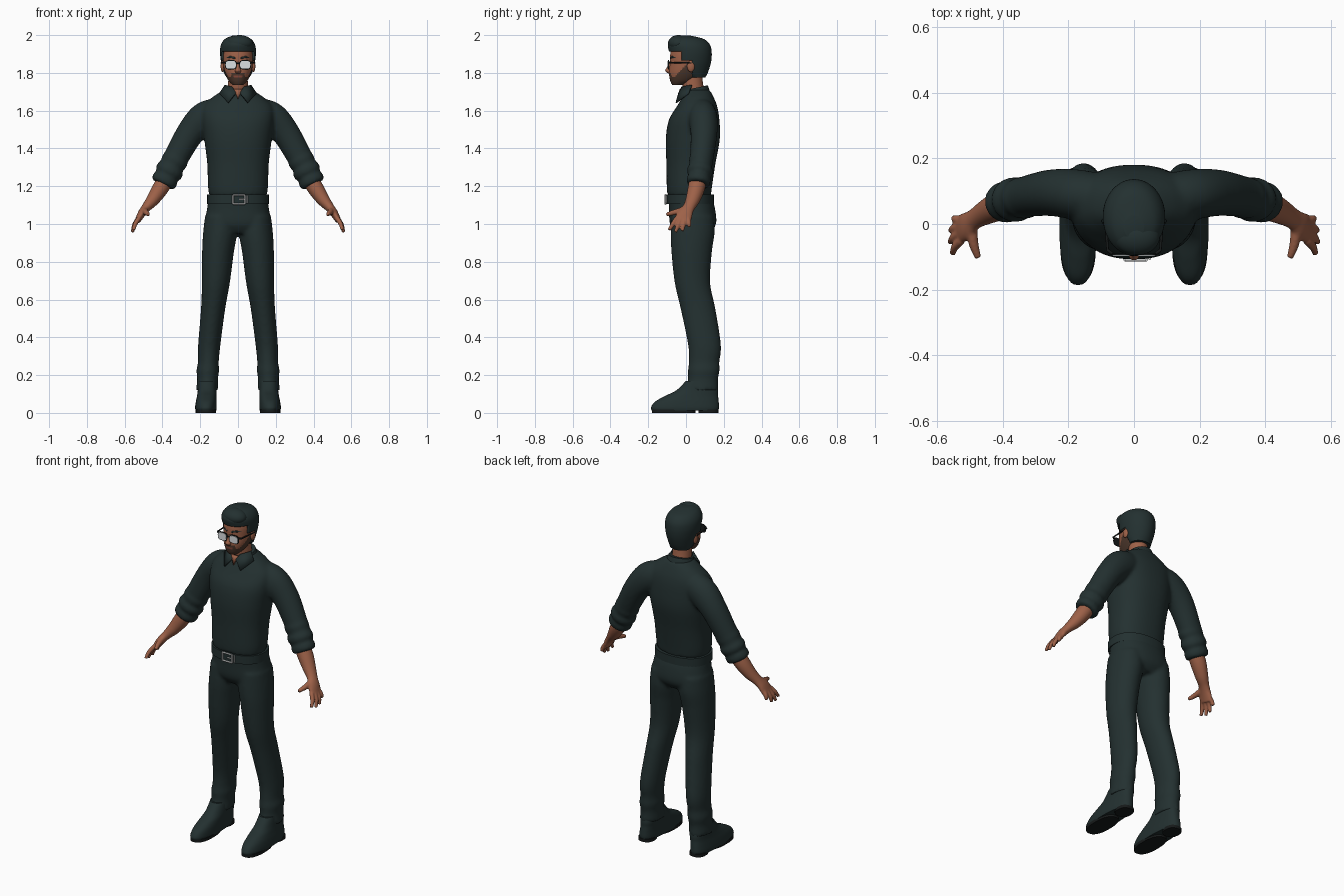
import bpy, bmesh
from math import sin, cos, pi, copysign, radians
from mathutils import Vector

if "Cube" in bpy.data.objects:
    bpy.data.objects.remove(bpy.data.objects["Cube"])

X, Y, Z = Vector((1, 0, 0)), Vector((0, 1, 0)), Vector((0, 0, 1))


def material(name, r, g, b):
    m = bpy.data.materials.new(name)
    m.use_nodes = True
    m.diffuse_color = (r, g, b, 1)
    node = next(n for n in m.node_tree.nodes if n.type == 'BSDF_PRINCIPLED')
    node.inputs["Base Color"].default_value = (r, g, b, 1)
    return m


cloth = material("dark_teal", .017, .03, .03)
skin = material("skin_brown", .34, .12, .065)
stubble = material("beard_brown", .075, .04, .026)
lip = material("lip_red_brown", .26, .07, .045)
silver = material("buckle_silver", .55, .56, .56)
glass = material("lens_white", .72, .75, .77)
black = material("frame_black", .008, .01, .01)


def smooth_path(pts, steps):
    """Catmull-Rom through (x, y, z, radius_u, radius_v) stations."""
    ps = [Vector(p) for p in pts]
    last, out = len(ps) - 1, []
    for i in range(last):
        a, b, c, d = ps[max(i - 1, 0)], ps[i], ps[i + 1], ps[min(i + 2, last)]
        for k in range(steps):
            t = k / steps
            out.append((b * 2 + (c - a) * t + (a * 2 - b * 5 + c * 4 - d) * t ** 2
                        + (b * 3 - c * 3 + d - a) * t ** 3) * .5)
    return out + [ps[-1]]


def loft(bm, pts, ref=None, p=2.0, side=1, sides=40, steps=6):
    """Skin superellipse sections; horizontal unless a reference axis is given."""
    path = smooth_path(pts, steps)
    rows = []
    for i, q in enumerate(path):
        u, v = X, Y
        if ref:
            t = Vector(path[min(i + 1, len(path) - 1)][:3]) - Vector(path[max(i - 1, 0)][:3])
            t.normalize()
            v = (ref - t * ref.dot(t)).normalized()
            u = v.cross(t)
        row = []
        for k in range(sides):
            c, s = cos(2 * pi * k / sides), sin(2 * pi * k / sides)
            co = (Vector(q[:3]) + u * copysign(abs(c) ** (2 / p), c) * max(q[3], .002)
                  + v * copysign(abs(s) ** (2 / p), s) * max(q[4], .002))
            co.x *= side
            row.append(bm.verts.new(co))
        rows.append(row)
    for a, b in zip(rows, rows[1:]):
        for k in range(sides):
            n = (k + 1) % sides
            bm.faces.new((a[k], a[n], b[n], b[k]))
    bm.faces.new(rows[0])
    bm.faces.new(rows[-1])


def finish(name, bm, mat, voxel=0):
    bmesh.ops.recalc_face_normals(bm, faces=bm.faces)
    me = bpy.data.meshes.new(name)
    bm.to_mesh(me)
    bm.free()
    me.materials.append(mat)
    me.shade_smooth()
    me.set_sharp_from_angle(angle=radians(45))
    ob = bpy.data.objects.new(name, me)
    bpy.context.collection.objects.link(ob)
    if voxel:
        fuse = ob.modifiers.new("fuse", 'REMESH')
        fuse.mode, fuse.voxel_size, fuse.use_smooth_shade = 'VOXEL', voxel, True
        relax = ob.modifiers.new("relax", 'SMOOTH')
        relax.factor, relax.iterations = .5, 4
    return ob


def part(name, mat, *pieces, voxel=0, **shared):
    bm = bmesh.new()
    for piece in pieces:
        opts = {**shared, **piece}
        for side in (1, -1) if opts.pop("two", False) else (1,):
            loft(bm, side=side, **opts)
    return finish(name, bm, mat, voxel)


def ball(name, mat, loc, scale):
    bm = bmesh.new()
    bmesh.ops.create_uvsphere(bm, u_segments=32, v_segments=20, radius=1)
    for v in bm.verts:
        v.co = Vector(a * b + c for a, b, c in zip(v.co, scale, loc))
    return finish(name, bm, mat)


def bar(a, b, r, **kw):
    return dict(pts=[(*a, r, r), (*b, r, r)], sides=12, steps=1, **kw)


# Shirt: torso, sleeves and rolled cuffs fused together
torso = [(0, .017, 1.15, .152, .115), (0, .018, 1.2, .159, .12), (0, .026, 1.32, .163, .13),
         (0, .036, 1.45, .179, .143), (0, .043, 1.55, .19, .134), (0, .058, 1.62, .185, .108),
         (0, .063, 1.67, .137, .084), (0, .06, 1.71, .075, .066)]
sleeve = [(.09, .08, 1.59, .08, .07), (.175, .09, 1.56, .087, .076), (.25, .095, 1.485, .074, .071),
          (.32, .085, 1.365, .067, .063), (.36, .075, 1.29, .064, .06), (.395, .065, 1.21, .054, .056)]
rolls = []
for x, y, z, r in ((.335, .08, 1.335, .069), (.363, .074, 1.28, .073), (.388, .067, 1.23, .068)):
    d = Vector((.011, -.003, -.022))
    ends = [(Vector((x, y, z)) + d * k, r * f) for k, f in ((-1, .86), (-.5, 1), (.5, 1), (1, .86))]
    rolls.append(dict(pts=[(*c, w, w * .92) for c, w in ends], ref=Y, two=True))
part("shirt", cloth, dict(pts=torso, p=2.3), dict(pts=sleeve, ref=Y, two=True), *rolls, voxel=.01)

# Trousers: hips and legs fused together
hips = [(0, .02, 1.15, .154, .113), (0, .032, 1.08, .164, .122), (0, .037, 1.0, .176, .122),
        (0, .035, .95, .15, .09)]
leg = [(.09, .035, 1.04, .085, .112), (.095, .035, .95, .09, .116), (.106, .03, .85, .084, .107),
       (.117, .034, .69, .074, .094), (.132, .064, .55, .064, .092), (.152, .098, .36, .059, .087),
       (.157, .096, .27, .055, .081), (.16, .094, .225, .06, .084), (.161, .09, .18, .055, .08),
       (.163, .085, .12, .059, .087)]
part("trousers", cloth, dict(pts=hips, p=2.3), dict(pts=leg, two=True), voxel=.01)

# Belt and buckle
part("belt", cloth, dict(pts=[(0, .021, z, .163, .126) for z in (1.105, 1.155)], p=2.3, steps=1))
w, h, y = .032, .024, -.109
buckle = [bar((.005 + s * w, y, 1.13 - h), (.005 + s * w, y, 1.13 + h), .005) for s in (-1, 1)]
buckle += [bar((.005 - w, y, 1.13 + s * h), (.005 + w, y, 1.13 + s * h), .005) for s in (-1, 1)]
buckle += [bar((.005, y, 1.13), (.005 + w, y, 1.13), .004),
           bar((.048, y + .004, 1.11), (.048, y + .004, 1.15), .004)]
part("belt_buckle", silver, *buckle, ref=Y)

# Shoes with separate sole and heel pads
shoe = [(.17, -.005, .012, .055, .176), (.17, -.005, .03, .057, .18), (.168, .005, .06, .055, .168),
        (.165, .03, .09, .052, .14), (.163, .06, .12, .05, .11), (.163, .08, .17, .048, .08)]
part("shoes", cloth, dict(pts=shoe, p=2.4, two=True))
part("shoe_soles", black,
     dict(pts=[(.17, -.065, z, .054, .115) for z in (0, .018)]),
     dict(pts=[(.17, .12, z, .046, .053) for z in (0, .018)]), two=True, p=2.4, steps=1)

# Forearms and hands
forearm = [(.36, .07, 1.27, .044, .045), (.41, .055, 1.19, .043, .045), (.45, .036, 1.13, .035, .038),
           (.485, .015, 1.088, .025, .032), (.51, -.006, 1.055, .021, .042), (.532, -.018, 1.015, .015, .044)]
hand = [dict(pts=forearm, ref=Y)]
for knuckle, tip in (((.525, -.05, 1.03), (.552, -.09, .968)), ((.531, -.029, 1.025), (.558, -.056, .957)),
                     ((.531, -.008, 1.025), (.557, -.02, .962)), ((.527, .012, 1.03), (.547, .018, .985))):
    a, b = Vector(knuckle), Vector(tip)
    mid = a.lerp(b, .5) + X * .006
    hand.append(dict(pts=[(*a, .013, .013), (*mid, .012, .012), (*b, .009, .009)], ref=Y, sides=16))
hand.append(dict(pts=[(.495, -.005, 1.075, .018, .018), (.488, -.06, 1.062, .015, .015),
                      (.474, -.103, 1.05, .01, .01)], ref=Z, sides=16))
part("forearms_and_hands", skin, *hand, two=True, voxel=.005)

# Neck, collar and open shirt front
part("neck", skin, dict(pts=[(0, .05, 1.66, .056, .055), (0, .037, 1.73, .053, .055), (0, .03, 1.79, .05, .055)]))
part("collar_band", cloth, dict(pts=[(0, .057, 1.66, .088, .078), (0, .053, 1.69, .08, .074),
                                     (0, .047, 1.72, .068, .07)], ref=Y))


def plate(name, mat, polys):
    bm = bmesh.new()
    for poly in polys:
        bm.faces.new([bm.verts.new(c) for c in poly])
    ob = finish(name, bm, mat)
    mod = ob.modifiers.new("thickness", 'SOLIDIFY')
    mod.thickness, mod.offset = .008, 0


flap = [(.01, -.037, 1.695), (.052, -.052, 1.642), (.098, .012, 1.69), (.068, .03, 1.735), (.03, -.022, 1.725)]
plate("collar_flaps", cloth, [[(s * x, y, z) for x, y, z in flap] for s in (1, -1)])
plate("open_neckline", skin, [[(-.022, -.03, 1.715), (.022, -.03, 1.715), (0, -.042, 1.66)]])

# Head, with beard and lips coloured by position
skull = [(0, -.042, 1.737, .03, .032), (0, -.018, 1.76, .051, .066), (0, 0, 1.8, .069, .09),
         (0, .015, 1.85, .079, .1), (0, .02, 1.9, .081, .103), (0, .02, 1.95, .07, .09), (0, .02, 1.975, .04, .05)]
head = part("head", skin, dict(pts=skull, sides=72, steps=10, p=2.15))
head.data.materials.append(stubble)
head.data.materials.append(lip)
for f in head.data.polygons:
    c = f.center
    front = c.y < -.06
    edge = 1.778 + max(0, min(.075, (c.y + .06) * 1.1))
    if front and abs(c.x) < .022 and 1.776 < c.z < 1.787:
        f.material_index = 2
    elif c.y < .03 and (c.z < edge or front and abs(c.x) < .036 and c.z < 1.8):
        f.material_index = 1

part("nose", skin, dict(pts=[(0, -.078, 1.86, .007, .01), (0, -.088, 1.83, .01, .013),
                             (0, -.094, 1.812, .016, .016), (0, -.085, 1.798, .011, .011)], sides=20))
for s, label in ((1, "left"), (-1, "right")):
    ball(label + "_ear", skin, (s * .081, .026, 1.835), (.011, .02, .03))
part("eyebrows", cloth, dict(pts=[(.014, -.083, 1.877, .003, .005), (.04, -.073, 1.884, .003, .005),
                                  (.06, -.052, 1.88, .002, .003)], ref=Z, sides=12, two=True))

# Hair: a shell cut open around the face and ears, plus a swept front
shell = [(0, .055, 1.775, .06, .047), (0, .022, 1.81, .079, .097), (0, .023, 1.86, .09, .11),
         (0, .023, 1.91, .095, .113), (0, .015, 1.95, .09, .111), (0, .008, 1.98, .068, .085),
         (0, -.01, 1.997, .03, .035)]
bm = bmesh.new()
loft(bm, shell, sides=72, steps=10)
bare = []
for f in bm.faces:
    c = f.calc_center_median()
    hairline = -.025 if c.z > 1.865 else .035
    if c.z < 1.915 and c.y < hairline:
        bare.append(f)
bmesh.ops.delete(bm, geom=bare, context='FACES')
hair = finish("hair", bm, cloth)
thick = hair.modifiers.new("thickness", 'SOLIDIFY')
thick.thickness, thick.offset = .014, -1
ball("hair_quiff", cloth, (.008, -.04, 1.957), (.07, .055, .043))

# Glasses
rim = [(.038, y, 1.843, .031, .025) for y in (-.089, -.094)]
lens = [(.038, y, 1.843, .027, .021) for y in (-.092, -.097)]
part("glasses_frame", black, dict(pts=rim, ref=Z, p=3.2, steps=1, two=True),
     bar((-.01, -.094, 1.852), (.01, -.094, 1.852), .004, ref=Z),
     bar((.066, -.09, 1.855), (.08, -.08, 1.855), .005, ref=Z, two=True),
     bar((.08, -.082, 1.855), (.088, .03, 1.852), .004, ref=Z, two=True))
part("glasses_lenses", glass, dict(pts=lens, ref=Z, p=3.2, steps=1, two=True))
